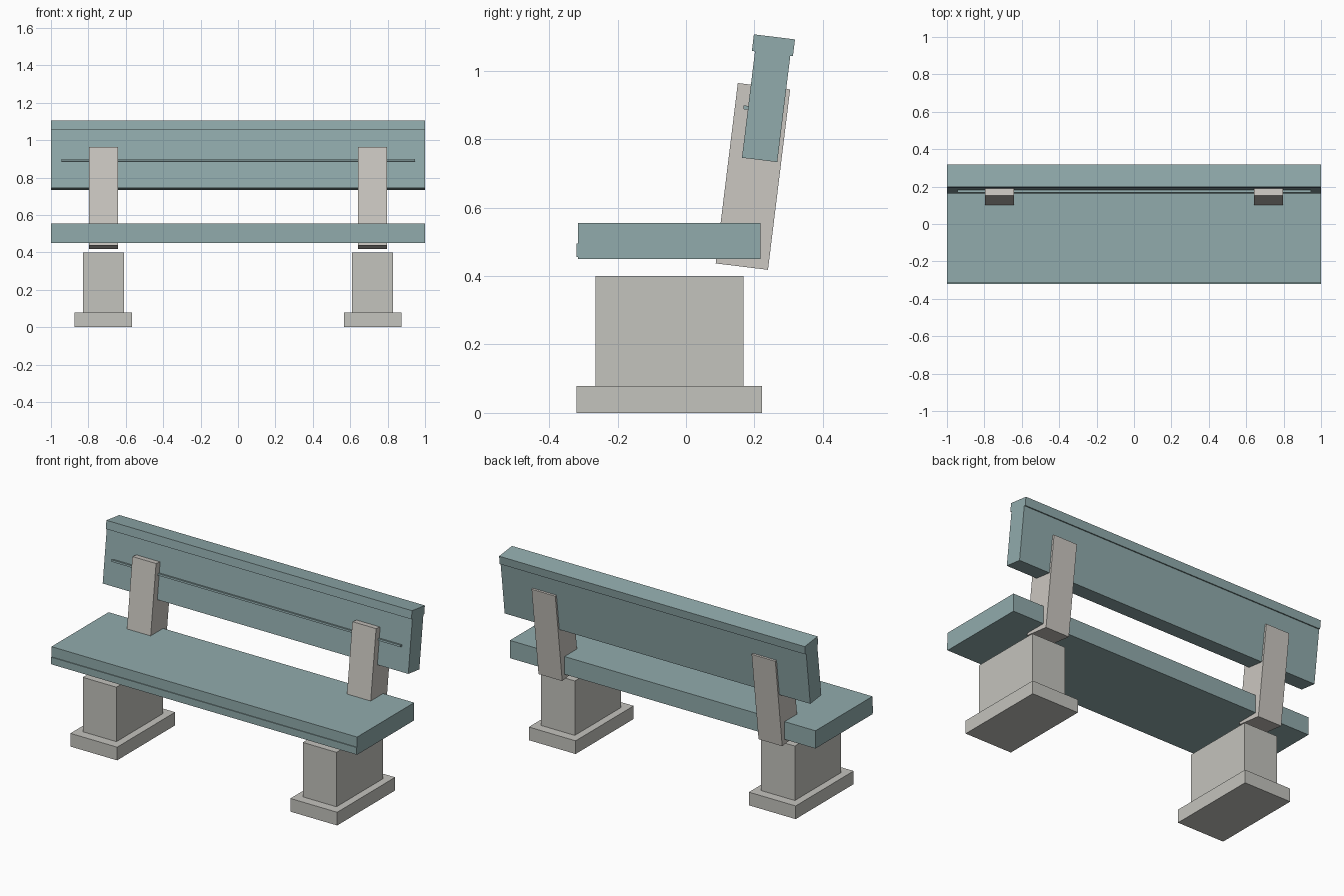
import bpy, bmesh, math
from mathutils import Matrix, Vector

if "Cube" in bpy.data.objects:
    bpy.data.objects.remove(bpy.data.objects["Cube"])

LEAN = math.radians(7)  # backward lean of the backrest


def material(name, rgb):
    m = bpy.data.materials.new(name)
    m.diffuse_color = (*rgb, 1)
    m.use_nodes = True
    m.node_tree.nodes["Principled BSDF"].inputs["Base Color"].default_value = m.diffuse_color
    return m


teal = material("teal_paint", (0.283, 0.407, 0.413))
concrete = material("concrete", (0.552, 0.546, 0.509))
stone = material("warm_stone", (0.597, 0.571, 0.533))


def box(name, center, size, mat, lean=0.0):
    """Box with the given centre and size, leaning back about x."""
    bm = bmesh.new()
    bmesh.ops.create_cube(bm, size=1, matrix=Matrix.Diagonal((*size, 1)))
    mesh = bpy.data.meshes.new(name)
    bm.to_mesh(mesh)
    bm.free()
    mesh.materials.append(mat)
    ob = bpy.data.objects.new(name, mesh)
    ob.location = Vector(center)
    ob.rotation_euler.x = -lean
    bpy.context.collection.objects.link(ob)
    return ob


# Seat slab with its thin front trim
box("seat", (0, -0.0485, 0.5025), (2, 0.533, 0.105), teal)
box("seat_front_trim", (0, -0.316, 0.475), (2, 0.008, 0.04), teal)

# Leaning backrest board, top cap and front bead
box("backrest", (0, 0.237, 0.918), (2, 0.104, 0.360), teal, LEAN)
box("backrest_cap", (0, 0.2555, 1.0745), (2, 0.121, 0.049), teal, LEAN)
box("backrest_bead", (0, 0.177, 0.892), (1.89, 0.018, 0.011), teal, LEAN)

# Mirrored supports: footing, pedestal and leaning post
for side, s in (("left", -1), ("right", 1)):
    x = 0.72 * s
    box("footing_" + side, (x, -0.049, 0.039), (0.306, 0.542, 0.078), concrete)
    box("pedestal_" + side, (x, -0.0485, 0.239), (0.22, 0.433, 0.322), concrete)
    box("back_post_" + side, (x, 0.1955, 0.691), (0.155, 0.154, 0.531), stone, LEAN)
